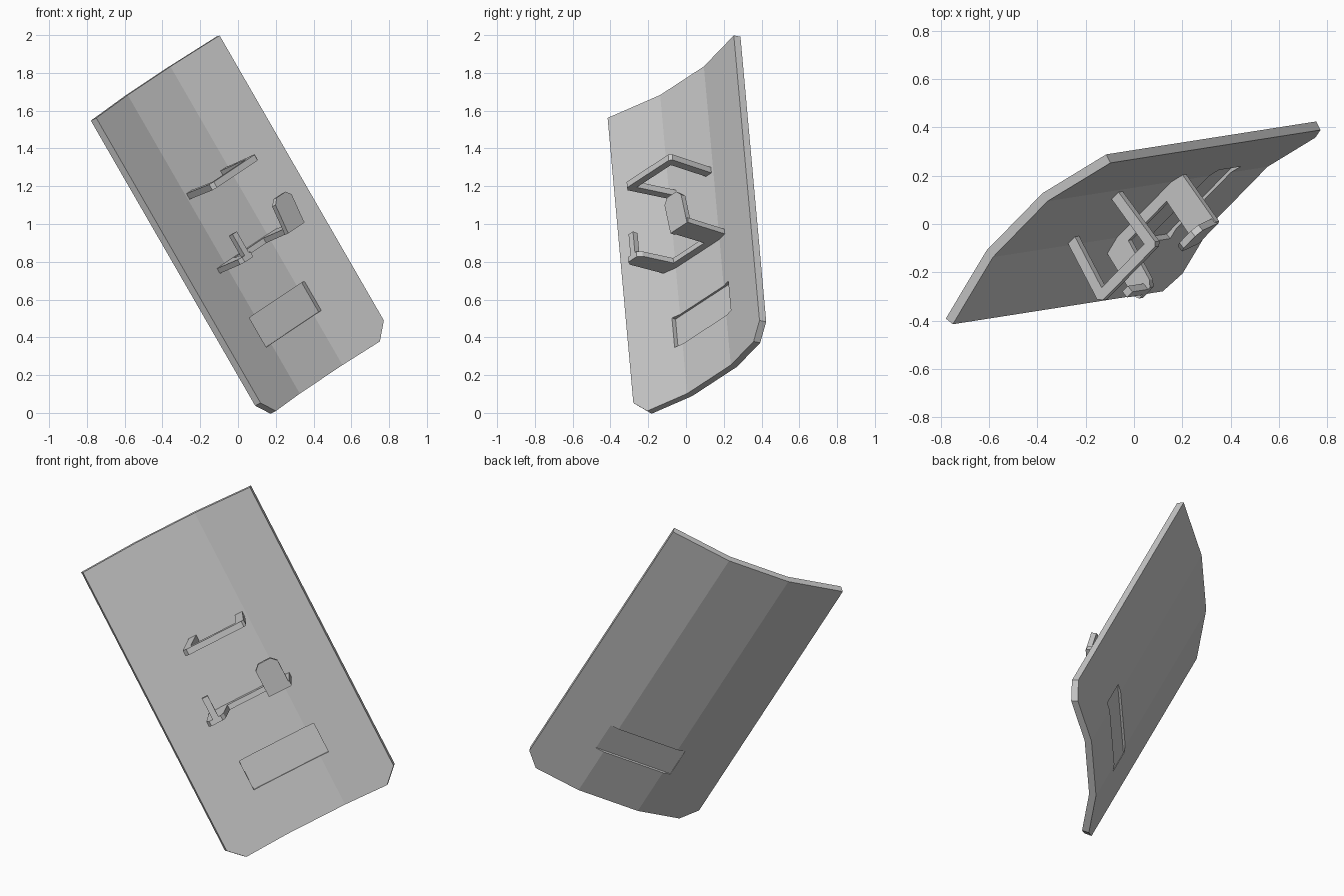
import bpy, bmesh
from mathutils import Matrix, Vector

if "Cube" in bpy.data.objects:
    bpy.data.objects.remove(bpy.data.objects["Cube"])

# Tilted local frame: a = across the shield, b = up its length, c = out of the hollow side
U = Vector((-.498, -.078, .864)).normalized()
W = Vector((.633, .648, .424))
W = (W - U * W.dot(U)).normalized()
N = W.cross(U)
FRAME = Matrix((W, U, N)).transposed().to_4x4()
FRAME.translation = (-.424, -.081, 1.78)   # middle of the top edge


def prism(name, outline, lo, hi, along='b', edit=None):
    """Extrude a 2D outline (a,c along b, or a,b along c) in the tilted frame."""
    bm = bmesh.new()
    put = (lambda p, h: (p[0], h, p[1])) if along == 'b' else (lambda p, h: (p[0], p[1], h))
    rings = [[bm.verts.new(put(p, h)) for p in outline] for h in (lo, hi)]
    n = len(outline)
    bm.faces.new(rings[0])
    bm.faces.new(rings[1])
    for i in range(n):
        j = (i + 1) % n
        bm.faces.new((rings[0][i], rings[0][j], rings[1][j], rings[1][i]))
    if edit:
        edit(bm)
    bmesh.ops.recalc_face_normals(bm, faces=bm.faces)
    me = bpy.data.meshes.new(name)
    bm.to_mesh(me)
    bm.free()
    ob = bpy.data.objects.new(name, me)
    bpy.context.collection.objects.link(ob)
    ob.matrix_world = FRAME
    return ob


def rect(x0, x1, y0, y1):
    return [(x0, y0), (x1, y0), (x1, y1), (x0, y1)]


LENGTH = 1.83


def cut_bottom_corners(bm):
    edges = [e for e in bm.edges if all(v.co.y < -LENGTH + .01 and abs(v.co.x) > .5 for v in e.verts)]
    bmesh.ops.bevel(bm, geom=edges, offset=.083, segments=1, affect='EDGES')


def lean(bm):
    for v in bm.verts:
        v.co.z += .15 * (v.co.y + 1.05)


# Three-panel bent shield body
inner = [(-.5155, 0), (-.1785, -.079), (.1785, -.079), (.5155, 0)]
outer = [(.5245, -.039), (.183, -.119), (-.183, -.119), (-.5245, -.039)]
shield = prism("shield_body", inner + outer, -LENGTH, 0, edit=cut_bottom_corners)

# Window opening
win = rect(-.23, .23, -1.525, -1.345)
cutter = prism("window_cutter", win, -.3, .2, 'c')
cutter.hide_render = True
cutter.hide_viewport = True
mod = shield.modifiers.new("window", 'BOOLEAN')
mod.operation = 'DIFFERENCE'
mod.solver = 'EXACT'
mod.object = cutter

# Flat window pane set inside the opening
prism("window_pane", rect(-.232, .232, -1.527, -1.343), -.105, -.092, 'c')

# Upper handle: two legs and a grip bar
prism("upper_handle", [(-.165, -.09), (-.12, -.09), (-.17, .158), (.108, .158), (.118, -.09),
                       (.163, -.09), (.155, .185), (.14, .2), (-.2, .2), (-.22, .18)], -.645, -.61)

# Lower bracket: strap on the shield with two broad arms
prism("lower_bracket", [(-.255, -.09), (.24, -.09), (.225, .18), (.09, .18), (.105, -.035),
                        (-.145, -.035), (-.18, .15), (-.2, .175), (-.27, .175), (-.285, .15)],
      -1.06, -1.03)

# Peg on the left arm
prism("peg", rect(-.248, -.212, .143, .175), -1.05, -.9)

# Pad on the right arm with clipped top corners
prism("pad", [(.085, -1.06), (.22, -1.06), (.22, -.895), (.19, -.865), (.115, -.865), (.085, -.895)],
      .155, .185, 'c', edit=lean)
